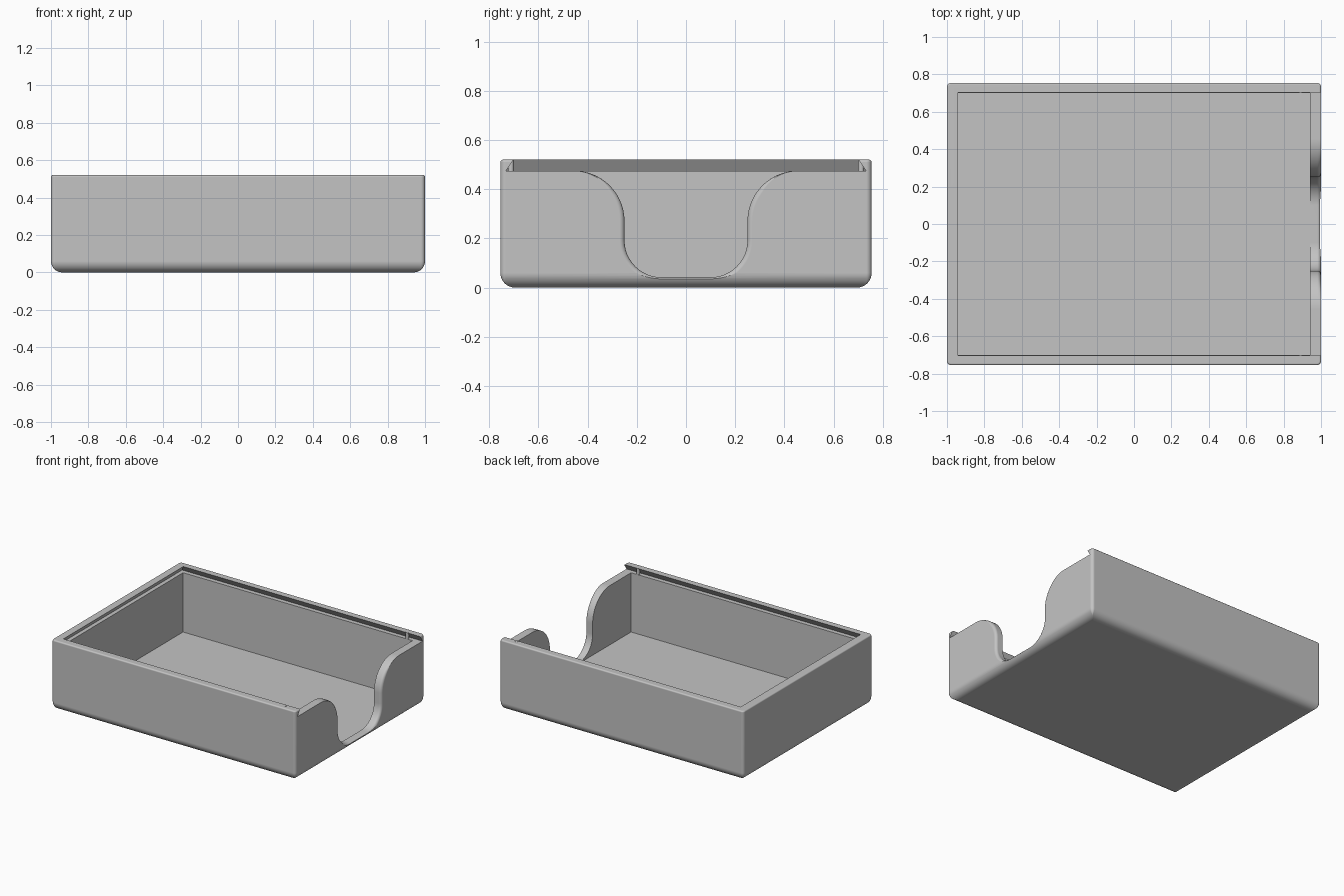
import bpy, bmesh
from math import sin, cos, pi
from mathutils import Vector

if "Cube" in bpy.data.objects:
    bpy.data.objects.remove(bpy.data.objects["Cube"])

HX, HY, H = 1.0, 0.755, 0.52      # outer half sizes and height
LEDGE = 0.475                     # height of the lid groove floor

grey = bpy.data.materials.new("light grey")
grey.use_nodes = True
color = (0.55, 0.55, 0.55, 1)
grey.diffuse_color = color
grey.node_tree.nodes["Principled BSDF"].inputs["Base Color"].default_value = color


def loft(name, rings):
    """Closed solid through a list of equally long point rings."""
    bm = bmesh.new()
    loops = [[bm.verts.new(p) for p in ring] for ring in rings]
    for a, b in zip(loops, loops[1:]):
        for i in range(len(a)):
            j = (i + 1) % len(a)
            bm.faces.new((a[i], a[j], b[j], b[i]))
    bm.faces.new(loops[0])
    bm.faces.new(loops[-1])
    bmesh.ops.recalc_face_normals(bm, faces=bm.faces)
    mesh = bpy.data.meshes.new(name)
    bm.to_mesh(mesh)
    bm.free()
    mesh.materials.append(grey)
    obj = bpy.data.objects.new(name, mesh)
    bpy.context.collection.objects.link(obj)
    return obj


def rounded_rect(inset, z, radius=0.022, steps=5):
    r = max(radius - inset, 0.003)
    pts = []
    for k, (sx, sy) in enumerate([(1, 1), (-1, 1), (-1, -1), (1, -1)]):
        for i in range(steps + 1):
            a = pi / 2 * (k + i / steps)
            pts.append((sx * (HX - inset - r) + r * cos(a),
                        sy * (HY - inset - r) + r * sin(a), z))
    return pts


def rect(x0, x1, y, z):
    return [(x0, -y, z), (x1, -y, z), (x1, y, z), (x0, y, z)]


def cut(target, cutter):
    cutter.hide_render = True
    mod = target.modifiers.new("cut", "BOOLEAN")
    mod.operation, mod.solver, mod.object = "DIFFERENCE", "EXACT", cutter
    bpy.context.view_layer.objects.active = target
    bpy.ops.object.modifier_apply(modifier=mod.name)
    bpy.data.objects.remove(cutter)


def smooth(obj):
    bpy.ops.object.select_all(action="DESELECT")
    obj.select_set(True)
    bpy.context.view_layer.objects.active = obj
    bpy.ops.object.shade_smooth_by_angle(angle=0.6)


# Outer block with a wide bottom round and a small top round
rings = []
for i in range(9):
    a = pi / 2 * i / 8
    rings.append(rounded_rect(0.06 * (1 - sin(a)), 0.06 * (1 - cos(a))))
for i in range(4):
    a = pi / 2 * i / 3
    rings.append(rounded_rect(0.01 * (1 - cos(a)), H - 0.01 + 0.01 * sin(a)))
box = loft("box_body", rings)

# Hollow inside
cut(box, loft("cavity_cutter", [rect(-0.94, 0.94, 0.70, 0.036),
                                rect(-0.94, 0.94, 0.70, 0.495)]))

# Dovetail groove for the sliding lid, open at the +x end
top = H + 0.02
slope = 0.03 / (H - LEDGE)
shrink = slope * (top - LEDGE)
cut(box, loft("groove_cutter", [rect(-0.97, 1.1, 0.732, LEDGE),
                                rect(-0.97 + shrink, 1.1, 0.732 - shrink, top)]))

# Thumb notch: half profile of (y, z) points with outward normals
half = []
for i in range(13):
    a = pi / 2 * i / 12
    half.append((Vector((0.10 + 0.15 * sin(a), 0.192 - 0.15 * cos(a))),
                 Vector((sin(a), -cos(a)))))
for i in range(15):
    a = pi / 2 * i / 14
    half.append((Vector((0.455 - 0.205 * cos(a), 0.27 + 0.205 * sin(a))),
                 Vector((cos(a), -sin(a)))))


def notch_ring(x, offset):
    side = []
    for p, n in half:
        fade = max(0, min(1, (LEDGE - p.y) / 0.08))
        side.append(p + n * offset * fade)
    side.append(Vector((0.455, 0.6)))
    return [(x, p.x, p.y) for p in side] + [(x, -p.x, p.y) for p in reversed(side)]


R = 0.02
rings = [notch_ring(0.90, 0)]
for i in range(6):
    a = pi / 2 * i / 5
    rings.append(notch_ring(HX - R + R * sin(a), R * (1 - cos(a))))
rings.append(notch_ring(1.1, R))
cut(box, loft("notch_cutter", rings))
smooth(box)
mod = box.modifiers.new("even shading", "WEIGHTED_NORMAL")
mod.keep_sharp = True

# Small lid catches in the groove near the open end
for side, name in ((1, "back_catch"), (-1, "front_catch")):
    circle = [(0.89 + 0.012 * cos(2 * pi * i / 16),
               side * 0.712 + 0.012 * sin(2 * pi * i / 16)) for i in range(16)]
    smooth(loft(name, [[(x, y, z) for x, y in circle] for z in (0.47, H + 0.0005)]))
